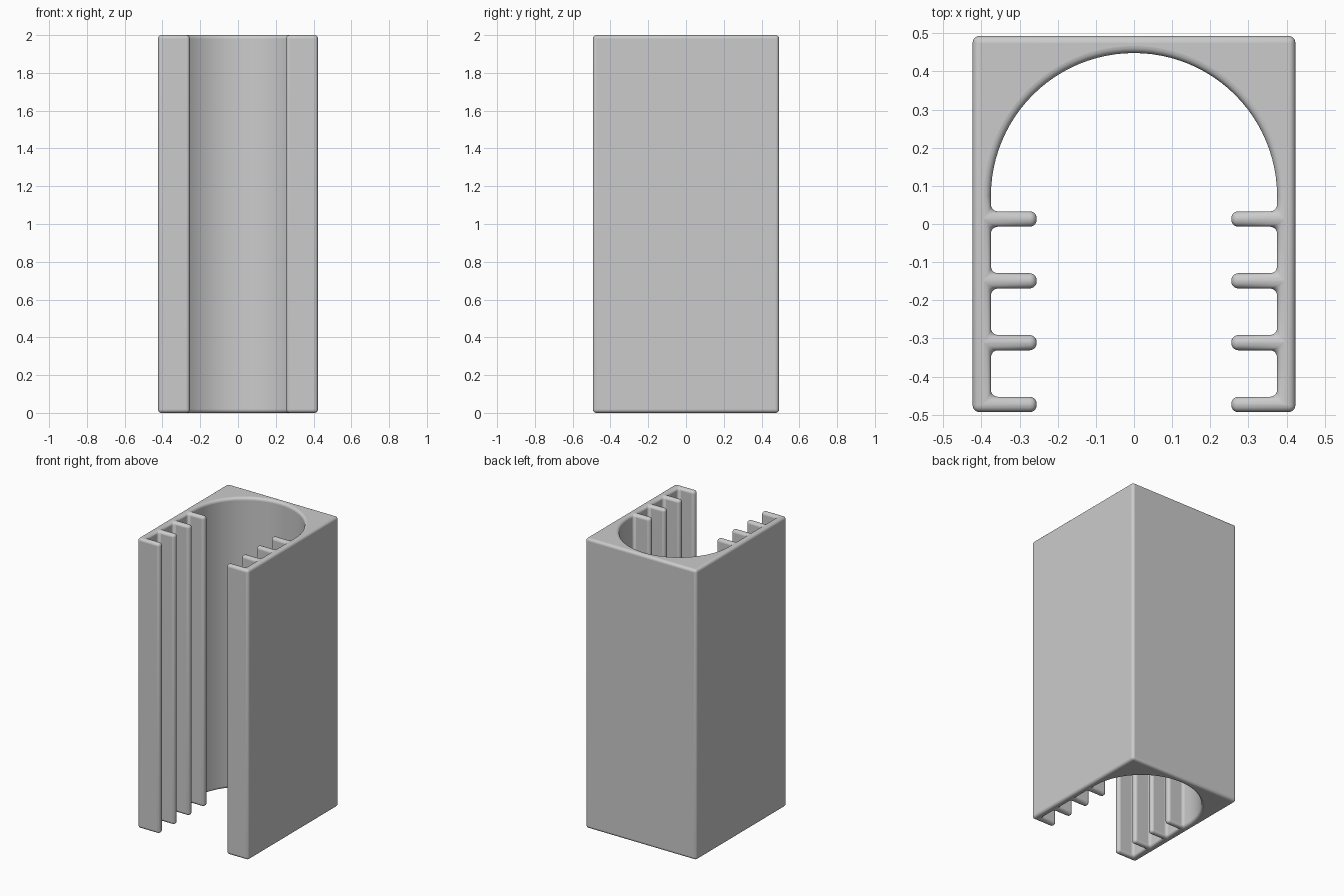
import bpy
import bmesh
from math import cos, sin, pi, radians

cube = bpy.data.objects.get("Cube")
if cube:
    bpy.data.objects.remove(cube, do_unlink=True)

HALF_W, HALF_D, HEIGHT = 0.423, 0.493, 2.0
BORE, BORE_Y = 0.375, 0.073           # inner half width and arc centre
FIN_TIP, FIN_T, PITCH = 0.255, 0.04, 0.162
FINS, ARC_STEPS, ROUND = 4, 48, 0.0185

# Left half outline: outer corners, then comb of fins from front to back
side = [(HALF_W, HALF_D), (HALF_W, -HALF_D)]
for i in range(FINS):
    y = -HALF_D + i * PITCH
    if i:
        side.append((BORE, y))
    side += [(FIN_TIP, y), (FIN_TIP, y + FIN_T), (BORE, y + FIN_T)]

# Round bore joins the two mirrored halves
arc = [(BORE * cos(pi * i / ARC_STEPS), BORE_Y + BORE * sin(pi * i / ARC_STEPS))
       for i in range(ARC_STEPS + 1)]
outline = side + arc + [(-x, y) for x, y in reversed(side)]

# Extrude the outline to full height
bm = bmesh.new()
base = bm.faces.new([bm.verts.new((x, y, 0)) for x, y in outline])
extruded = bmesh.ops.extrude_face_region(bm, geom=[base], use_keep_orig=True)
top = [v for v in extruded["geom"] if isinstance(v, bmesh.types.BMVert)]
bmesh.ops.translate(bm, verts=top, vec=(0, 0, HEIGHT))
bmesh.ops.recalc_face_normals(bm, faces=bm.faces)
mesh = bpy.data.meshes.new("slotted_housing")
bm.to_mesh(mesh)
bm.free()
housing = bpy.data.objects.new("slotted_housing", mesh)
bpy.context.collection.objects.link(housing)

# Soft rounded edges and fillets
bevel = housing.modifiers.new("rounded_edges", "BEVEL")
bevel.width = ROUND
bevel.segments = 5
bevel.limit_method = "ANGLE"
bevel.angle_limit = radians(30)
bevel.use_clamp_overlap = False

# Plain grey plastic
grey = bpy.data.materials.new("plain_grey")
grey.use_nodes = True
colour = (0.6, 0.6, 0.6, 1)
grey.diffuse_color = colour
grey.node_tree.nodes["Principled BSDF"].inputs["Base Color"].default_value = colour
mesh.materials.append(grey)

bpy.context.view_layer.objects.active = housing
housing.select_set(True)
bpy.ops.object.shade_smooth_by_angle(angle=radians(35))
